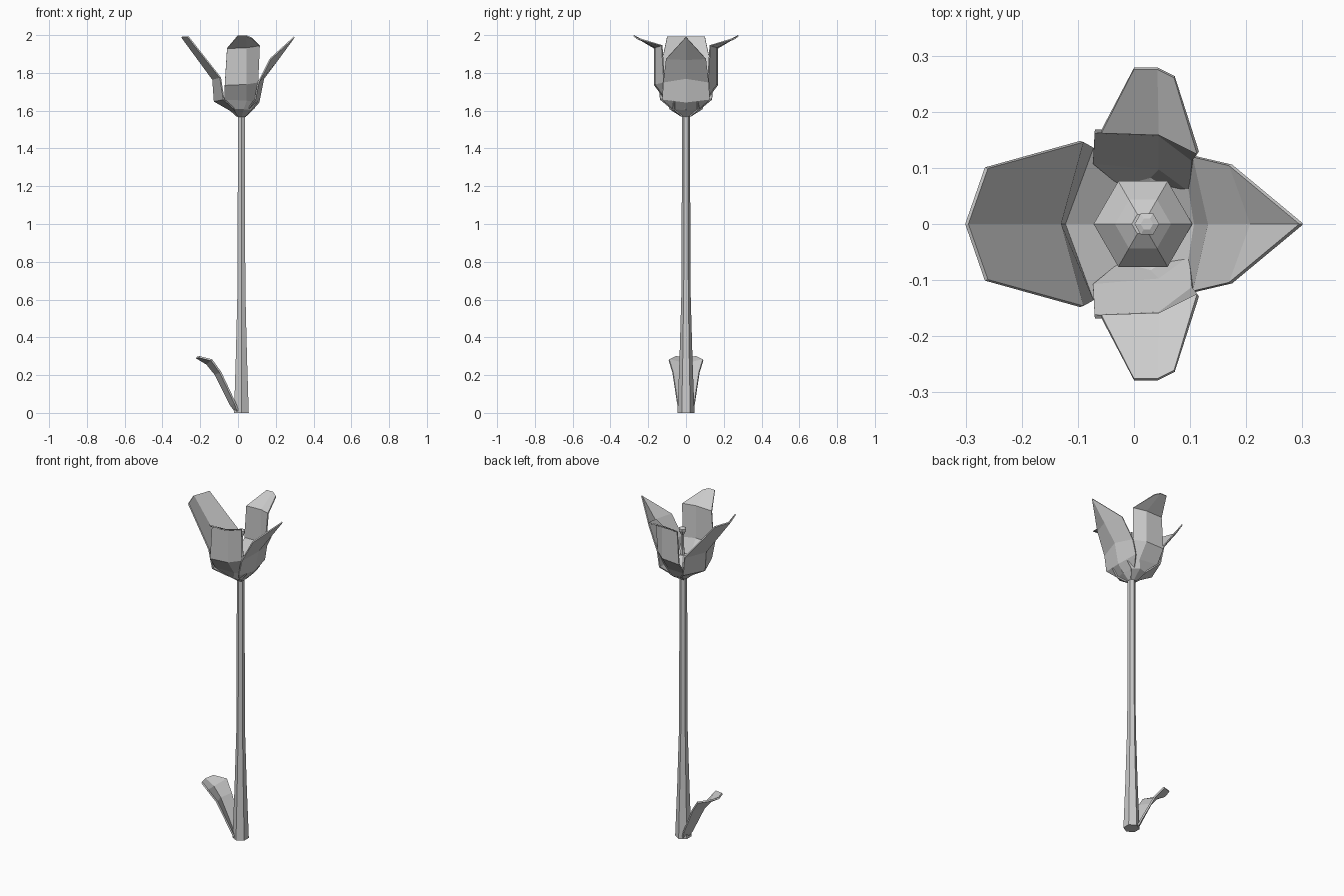
import bpy, math


def make(name, verts, faces, thickness=0):
    me = bpy.data.meshes.new(name)
    me.from_pydata(verts, [], faces)
    me.update()
    ob = bpy.data.objects.new(name, me)
    bpy.context.collection.objects.link(ob)
    if thickness:
        mod = ob.modifiers.new("thickness", "SOLIDIFY")
        mod.thickness = thickness
        mod.offset = 0
    return ob


def lathe(name, cx, profile, turn=0, n=6):
    """Six-sided turned solid from (radius, z) pairs."""
    verts = [(cx + r * math.cos(turn + 2 * math.pi * i / n),
              r * math.sin(turn + 2 * math.pi * i / n), z)
             for r, z in profile for i in range(n)]
    faces = [(k * n + i, k * n + (i + 1) % n, (k + 1) * n + (i + 1) % n, (k + 1) * n + i)
             for k in range(len(profile) - 1) for i in range(n)]
    last = (len(profile) - 1) * n
    faces += [tuple(reversed(range(n))), tuple(range(last, last + n))]
    return make(name, verts, faces)


def blade(name, rows, thickness=0.007):
    """Sheet three points wide, lofted through the rows."""
    verts = [p for row in rows for p in row]
    faces = [(3 * k + i, 3 * k + i + 1, 3 * k + i + 4, 3 * k + i + 3)
             for k in range(len(rows) - 1) for i in range(2)]
    return make(name, verts, faces, thickness)


def folded(rows):
    """Rows symmetric in y from (centre x, centre z, edge x, half width, edge z)."""
    return [((ex, -w, ez), (cx, 0, cz), (ex, w, ez)) for cx, cz, ex, w, ez in rows]


# Stem
lathe("stem", 0.018, [(0.045, 0), (0.034, 0.3), (0.024, 0.65), (0.021, 1.575)], math.pi / 6)

# Flower centre and pistil
lathe("flower_centre", 0.016, [(0.025, 1.57), (0.07, 1.61), (0.088, 1.65), (0.05, 1.69), (0.02, 1.71)])
lathe("pistil", 0.023, [(0.016, 1.69), (0.009, 1.76), (0.009, 1.83), (0.022, 1.855),
                        (0.022, 1.868), (0.011, 1.873)])

# Left petal, blunt tip
blade("left_petal", folded([
    (0.0, 1.57, 0.01, 0.02, 1.575),
    (-0.045, 1.605, -0.02, 0.075, 1.61),
    (-0.125, 1.65, -0.075, 0.137, 1.66),
    (-0.133, 1.765, -0.093, 0.147, 1.775),
    (-0.298, 1.99, -0.263, 0.1, 1.99)]))

# Right petal, pointed tip
blade("right_petal", folded([
    (0.038, 1.57, 0.03, 0.02, 1.575),
    (0.075, 1.605, 0.055, 0.07, 1.61),
    (0.11, 1.645, 0.09, 0.125, 1.66),
    (0.135, 1.77, 0.108, 0.12, 1.75),
    (0.21, 1.87, 0.172, 0.105, 1.875),
    (0.298, 1.99, 0.296, 0.002, 1.988)]))

# Front and back petals, mirrored
side = [
    ((0.0, 0.02, 1.57), (0.02, 0.022, 1.57), (0.04, 0.02, 1.57)),
    ((-0.025, 0.07, 1.61), (0.03, 0.085, 1.61), (0.07, 0.06, 1.605)),
    ((-0.073, 0.11, 1.66), (0.045, 0.1, 1.655), (0.1, 0.06, 1.645)),
    ((-0.07, 0.165, 1.735), (0.045, 0.16, 1.74), (0.105, 0.115, 1.75)),
    ((-0.058, 0.165, 1.93), (0.045, 0.161, 1.935), (0.114, 0.127, 1.945)),
    ((0.0, 0.277, 1.997), (0.042, 0.277, 1.997), (0.072, 0.262, 1.985))]
for name, s in (("front_petal", -1), ("back_petal", 1)):
    blade(name, [[(x, y * s, z) for x, y, z in row] for row in side])

# Leaf at the foot of the stem
blade("leaf", folded([
    (-0.01, 0.005, 0.0, 0.035, 0.01),
    (-0.04, 0.045, -0.015, 0.045, 0.05),
    (-0.12, 0.205, -0.093, 0.07, 0.215),
    (-0.165, 0.26, -0.14, 0.09, 0.28),
    (-0.22, 0.293, -0.205, 0.055, 0.296)]), 0.01)
